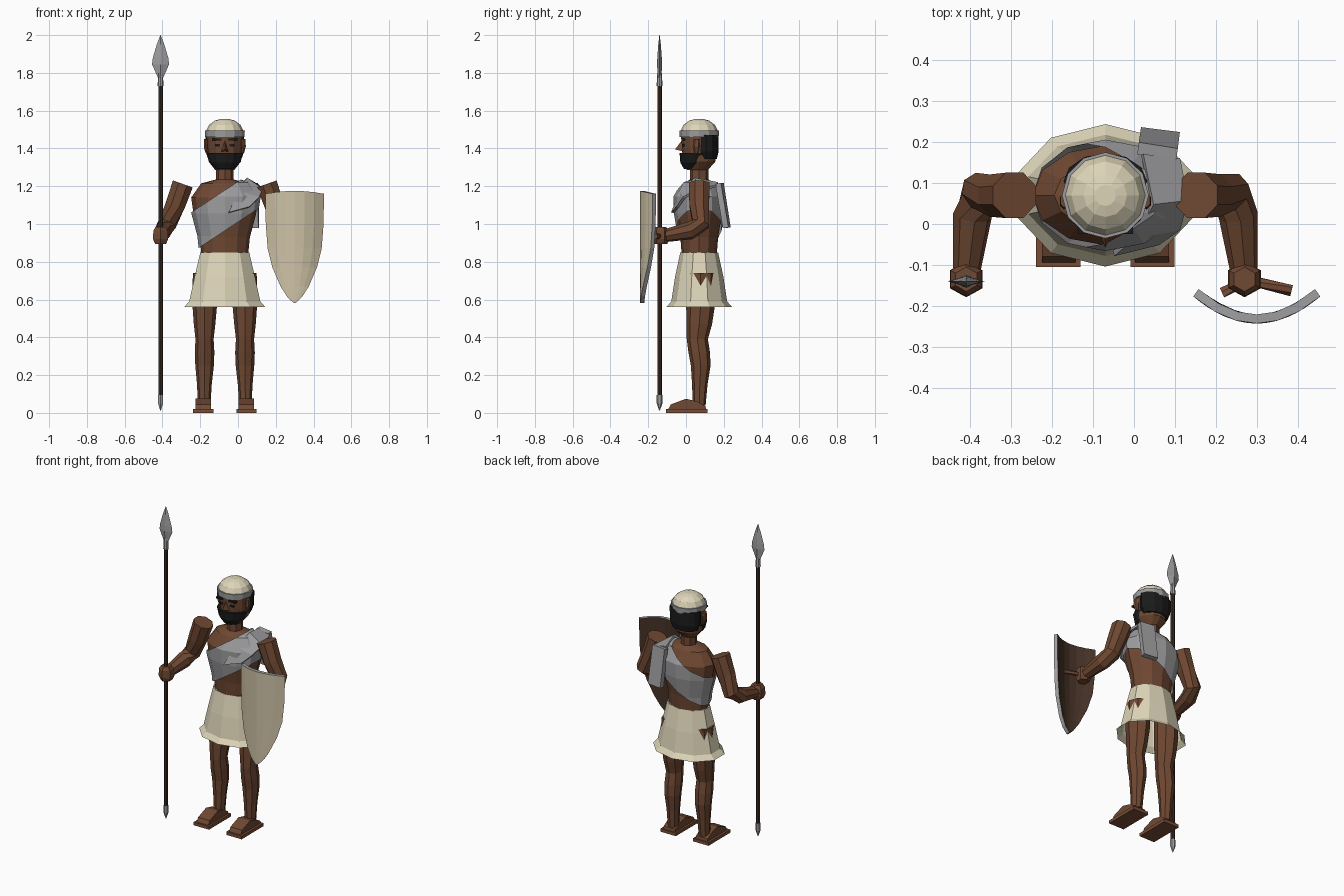
import bpy, bmesh, math
from mathutils import Vector

if "Cube" in bpy.data.objects:
    bpy.data.objects.remove(bpy.data.objects["Cube"])

CX, CY = -0.07, 0.07          # body axis


def material(name, r, g, b):
    m = bpy.data.materials.new(name)
    m.diffuse_color = (r, g, b, 1)
    m.use_nodes = True
    m.node_tree.nodes["Principled BSDF"].inputs["Base Color"].default_value = m.diffuse_color
    return m


SKIN = material("skin brown", 0.16, 0.065, 0.032)
LEATHER = material("leather brown", 0.19, 0.075, 0.038)
CREAM = material("cream cloth", 0.72, 0.66, 0.48)
HIDE = material("tan hide", 0.62, 0.54, 0.38)
GREY = material("grey", 0.34, 0.34, 0.35)
BLACK = material("black hair", 0.011, 0.011, 0.012)
WOOD = material("dark wood", 0.06, 0.032, 0.02)


def finish(name, bm, *mats, recalc=True):
    if recalc:
        bmesh.ops.recalc_face_normals(bm, faces=bm.faces)
    me = bpy.data.meshes.new(name)
    bm.to_mesh(me)
    bm.free()
    for m in mats:
        me.materials.append(m)
    ob = bpy.data.objects.new(name, me)
    bpy.context.collection.objects.link(ob)
    return ob


def bridge(bm, rings, caps=True):
    n = len(rings[0])
    for a, b in zip(rings, rings[1:]):
        for i in range(n):
            j = (i + 1) % n
            bm.faces.new((a[i], a[j], b[j], b[i]))
    if caps:
        bm.faces.new(rings[0])
        bm.faces.new(rings[-1])


def loft_mesh(rings, n, caps=True):
    """Rings are (x, y, z, rx, ry); a corner faces the front."""
    bm = bmesh.new()
    loops = []
    for x, y, z, rx, ry in rings:
        loops.append([bm.verts.new((x + rx * math.sin(2 * math.pi * i / n),
                                    y - ry * math.cos(2 * math.pi * i / n), z)) for i in range(n)])
    bridge(bm, loops, caps)
    return bm


def loft(name, rings, mat, n=12, caps=True):
    return finish(name, loft_mesh(rings, n, caps), mat)


def tube(name, pts, mat, n=8):
    """Path of (x, y, z, radius) with mitred joints."""
    bm = bmesh.new()
    P = [Vector(p[:3]) for p in pts]
    loops = []
    for k, p in enumerate(P):
        t = (P[min(k + 1, len(P) - 1)] - P[max(k - 1, 0)]).normalized()
        u = t.cross(Vector((1, 0, 0.3))).normalized()
        v = t.cross(u)
        loops.append([bm.verts.new(p + pts[k][3] * (u * math.cos(a) + v * math.sin(a)))
                      for a in (2 * math.pi * (i + 0.5) / n for i in range(n))])
    bridge(bm, loops)
    return finish(name, bm, mat)


def box(name, x, y, z, sx, sy, sz, mat):
    bm = bmesh.new()
    bmesh.ops.create_cube(bm, size=1)
    for v in bm.verts:
        v.co = Vector((x + v.co.x * sx, y + v.co.y * sy, z + v.co.z * sz))
    return finish(name, bm, mat)


def strip(name, pairs, mat, thick):
    """Thick ribbon through pairs of edge points."""
    bm = bmesh.new()
    vs = [[bm.verts.new(p) for p in pr] for pr in pairs]
    for a, b in zip(vs, vs[1:]):
        bm.faces.new((a[0], a[1], b[1], b[0]))
    ob = finish(name, bm, mat)
    mod = ob.modifiers.new("thickness", 'SOLIDIFY')
    mod.thickness = thick
    mod.offset = 0
    return ob


# Torso and neck
torso = [(0.80, .12, .09), (0.93, .133, .10), (1.05, .165, .12),
         (1.14, .178, .122), (1.215, .125, .08), (1.235, .05, .05)]
loft("torso", [(CX, CY, z, a, b) for z, a, b in torso], SKIN)
loft("neck", [(CX, CY, 1.2, .047, .05), (CX, CY, 1.34, .044, .05)], SKIN, 8)

# Sash: enlarged torso shell cut by two slanted planes
bm = loft_mesh([(CX, CY, z + .006, a + .012, b + .014) for z, a, b in torso], 12)
tilt = Vector((-.66, 0, 1)).normalized()
for point, keep_above in (((-.22, 0, .865), True), ((-.25, 0, 1.06), False)):
    bmesh.ops.bisect_plane(bm, geom=bm.verts[:] + bm.edges[:] + bm.faces[:], plane_co=point,
                           plane_no=tilt, clear_inner=keep_above, clear_outer=not keep_above)
finish("sash", bm, GREY)
strip("sash_fold", [((-.05, -.072, 1.06), (.06, -.045, 1.09)),
                    ((.0, -.03, 1.17), (.11, -.01, 1.14)),
                    ((.045, .05, 1.24), (.13, .06, 1.18)),
                    ((.02, .17, 1.215), (.11, .16, 1.20))], GREY, .014)
strip("sash_tail", [((.01, .185, 1.215), (.105, .17, 1.215)),
                    ((.015, .222, .98), (.11, .21, .98))], GREY, .03)

# Skirt
loft("skirt", [(CX, CY, .85, .136, .10), (CX, CY, .72, .168, .128), (CX, CY, .59, .198, .148),
               (CX, CY, .56, .226, .174)], CREAM, 10, caps=False)
loft("skirt_waist", [(CX, CY, .835, .13, .095), (CX, CY, .848, .134, .098)], CREAM, 10)

# Head, beard, hair, cap
loft("head", [(CX, .06, 1.285, .05, .055), (CX, CY, 1.33, .085, .085), (CX, CY, 1.40, .093, .092),
              (CX, CY, 1.48, .097, .097)], SKIN)
loft("beard", [(CX, .03, 1.29, .045, .04), (CX, .045, 1.325, .082, .075),
               (CX, .052, 1.375, .099, .086)], BLACK)
loft("hair", [(CX, .108, 1.345, .083, .055), (CX, .105, 1.385, .1, .068),
              (CX, .105, 1.47, .102, .066)], BLACK)
loft("cap_band", [(CX, CY, 1.46, .104, .103), (CX, CY, 1.495, .106, .105)], GREY)
loft("cap", [(CX, CY, 1.49, .1, .1), (CX, CY, 1.525, .083, .083), (CX, CY, 1.547, .053, .053),
             (CX, CY, 1.555, .026, .026)], CREAM)
bm = bmesh.new()
nose = [bm.verts.new(p) for p in ((CX, -.058, 1.395), (CX, -.02, 1.445), (CX - .022, -.01, 1.383),
                                  (CX + .022, -.01, 1.383))]
for f in ((0, 1, 2), (0, 3, 1), (0, 2, 3), (1, 3, 2)):
    bm.faces.new([nose[i] for i in f])
finish("nose", bm, SKIN)


def lance_blade():
    # Spear: shaft, socket, blade and butt spike
    x, y = -.41, -.14
    loft("spear_shaft", [(x, y, .06, .012, .012), (x, y, 1.76, .012, .012)], WOOD, 8)
    loft("spear_butt", [(x, y, .012, .002, .002), (x, y, .05, .015, .015),
                        (x, y, .095, .015, .015)], GREY, 6)
    loft("spear_socket", [(x, y, 1.73, .016, .016), (x, y, 1.80, .012, .012)], GREY, 8)
    loft("spear_blade", [(x, y, 1.77, .012, .01), (x, y, 1.845, .045, .013), (x, y, 1.88, .041, .012),
                         (x, y, 1.95, .02, .007), (x, y, 2.0, .001, .001)], GREY, 4)


lance_blade()

# Paired parts
for side, s in (("right", -1), ("left", 1)):
    def X(d):
        return CX + s * d
    box(side + "_eye", X(.037), -.013, 1.417, .026, .014, .011, BLACK)
    box(side + "_brow", X(.042), -.014, 1.448, .05, .02, .011, BLACK)
    loft(side + "_ear", [(X(.095), .055, 1.375, .008, .012), (X(.101), .055, 1.41, .012, .02),
                         (X(.101), .058, 1.45, .01, .018)], SKIN, 6)
    # Arm and fist
    tube(side + "_arm", [(X(.222), .07, 1.212, .06), (X(.262), .07, 1.10, .056),
                         (X(.305), .078, 1.0, .05), (X(.325), .02, .965, .048),
                         (X(.338), -.11, .938, .034)], SKIN)
    loft(side + "_hand", [(X(.34), -.135, .895, .034, .036), (X(.34), -.135, .92, .046, .044),
                          (X(.34), -.135, .965, .044, .042), (X(.34), -.135, .985, .03, .03)], SKIN, 6)
    # Leg
    loft(side + "_leg", [(X(.105), .078, .74, .064, .075), (X(.106), .078, .58, .066, .077),
                         (X(.107), .07, .47, .057, .068), (X(.107), .06, .39, .048, .056),
                         (X(.107), .07, .32, .052, .057), (X(.107), .078, .25, .049, .052),
                         (X(.108), .073, .15, .039, .041), (X(.109), .07, .04, .033, .034)], SKIN, 8)
    # Foot wedge and sandal sole
    bm = bmesh.new()
    prof = [(.108, .018), (.103, .035), (.06, .06), (0, .075), (-.08, .045), (-.095, .018)]
    bridge(bm, [[bm.verts.new((X(.114) + dx, y, z)) for y, z in prof] for dx in (-.041, .041)])
    finish(side + "_foot", bm, SKIN)
    box(side + "_sandal", X(.115), .005, .01, .108, .22, .02, LEATHER)

# Shield: curved hide front, wooden back, grey rim
bm = bmesh.new()
rows = [(1.175, .155), (1.0, .153), (.87, .143), (.77, .118), (.67, .075), (.615, .04), (.582, .006)]
grid = []
for k, (z, w) in enumerate(rows):
    line = []
    for i in range(7):
        u = i / 3 - 1
        line.append(bm.verts.new((.3 + u * w, -.243 + .066 * (u * w / .155) ** 2,
                                  z - (.015 * u * u if k == 0 else 0))))
    grid.append(line)
for a, b in zip(grid, grid[1:]):
    for i in range(6):
        bm.faces.new((a[i], b[i], b[i + 1], a[i + 1]))
shield = finish("shield", bm, HIDE, WOOD, GREY, recalc=False)
mod = shield.modifiers.new("thickness", 'SOLIDIFY')
mod.thickness = .022
mod.offset = -1
mod.material_offset = 1
mod.material_offset_rim = 2
tube("shield_grip", [(.215, -.168, .935, .014), (.28, -.137, .935, .014),
                     (.385, -.163, .935, .014)], LEATHER, 6)
